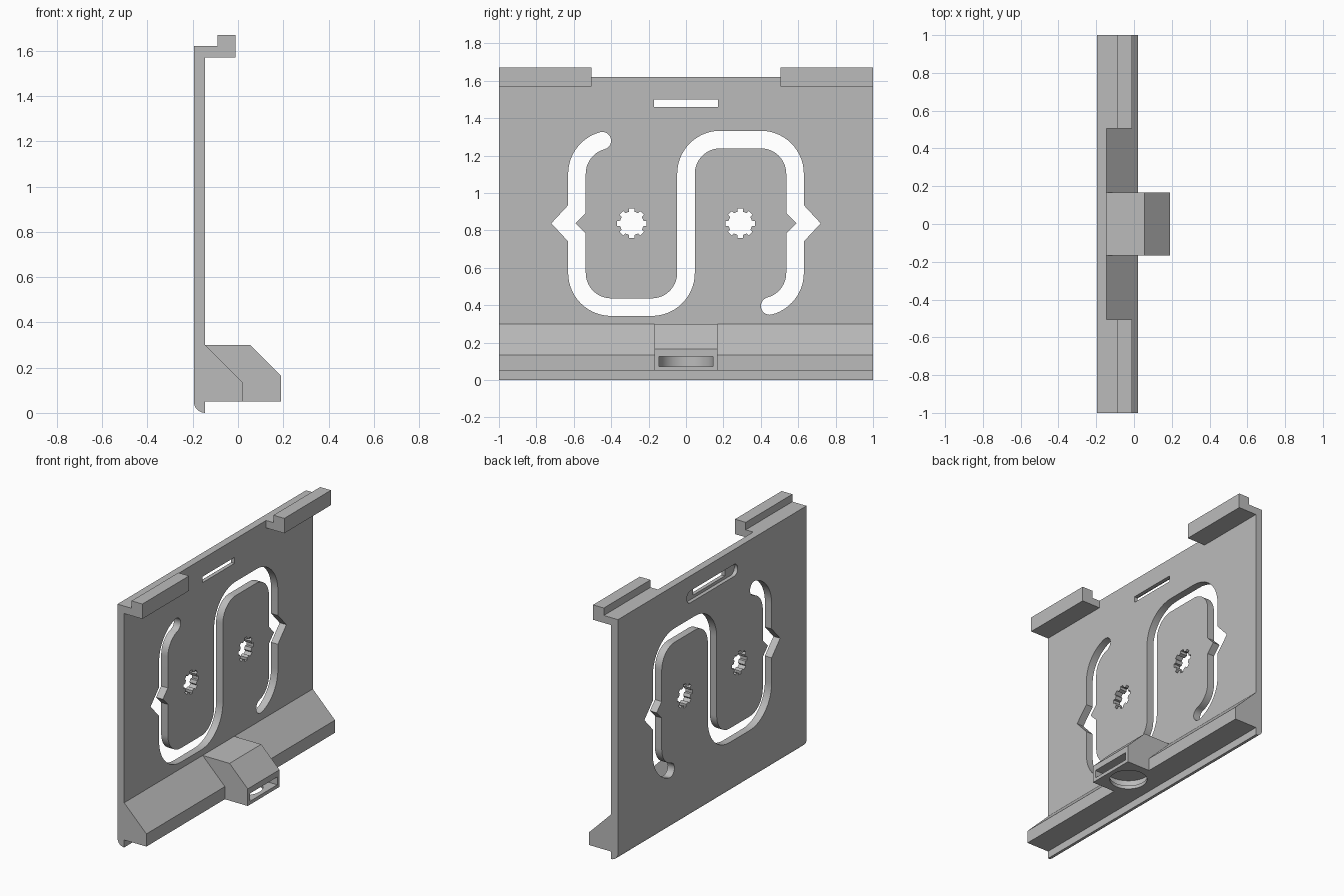
import bpy, bmesh
from math import sin, cos, pi, radians

cube = bpy.data.objects.get("Cube")
if cube:
    bpy.data.objects.remove(cube, do_unlink=True)

grey = bpy.data.materials.new("plain_grey")
grey.use_nodes = True
grey.diffuse_color = (0.5, 0.5, 0.5, 1)
grey.node_tree.nodes["Principled BSDF"].inputs["Base Color"].default_value = (0.5, 0.5, 0.5, 1)


def prism(name, profile, axis, lo, hi):
    """Extrude a closed profile along an axis: x uses (y, z), y uses (x, z), z uses (x, y)."""
    place = {"x": lambda a, b, t: (t, a, b),
             "y": lambda a, b, t: (a, t, b),
             "z": lambda a, b, t: (a, b, t)}[axis]
    bm = bmesh.new()
    ends = [[bm.verts.new(place(a, b, t)) for a, b in profile] for t in (lo, hi)]
    bm.faces.new(ends[0])
    bm.faces.new(ends[1])
    n = len(profile)
    for i in range(n):
        j = (i + 1) % n
        bm.faces.new((ends[0][i], ends[0][j], ends[1][j], ends[1][i]))
    bmesh.ops.recalc_face_normals(bm, faces=bm.faces)
    mesh = bpy.data.meshes.new(name)
    bm.to_mesh(mesh)
    bm.free()
    mesh.materials.append(grey)
    obj = bpy.data.objects.new(name, mesh)
    bpy.context.collection.objects.link(obj)
    return obj


def arc(cx, cy, r, start, end, n=14):
    angles = [radians(start + (end - start) * i / n) for i in range(n + 1)]
    return [(cx + r * cos(a), cy + r * sin(a)) for a in angles]


def activate(obj):
    bpy.ops.object.select_all(action="DESELECT")
    obj.select_set(True)
    bpy.context.view_layer.objects.active = obj


def cut(target, cutter):
    """Subtract the cutter from the target and discard it."""
    cutter.hide_render = True
    mod = target.modifiers.new("cut", "BOOLEAN")
    mod.operation = "DIFFERENCE"
    mod.solver = "EXACT"
    mod.object = cutter
    activate(target)
    bpy.ops.object.modifier_apply(modifier=mod.name)
    bpy.data.objects.remove(cutter, do_unlink=True)


BACK, FACE, TOP = -0.195, -0.145, 1.62
MID = 0.838          # height of the track centre
parts = []

# Main plate with a rounded lower back edge
plate = prism("plate", [(FACE, TOP), (BACK, TOP)] + arc(FACE, 0.05, 0.05, 180, 270, 8), "y", -1, 1)
parts.append(plate)

# S-shaped track: one half of the outline, repeated by point symmetry
H, R, CY, CZ = 0.047, 0.183, 0.4, 0.265
edge_x = CY + R
outer = (arc(-CY, CZ, R + H, 105, 180)
         + [(-edge_x - H, 0.097), (-0.72, 0), (-edge_x - H, -0.097)]
         + arc(-CY, -CZ, R + H, 180, 270) + arc(-R, -CZ, R + H, 270, 360))
inner = (arc(-CY, CZ, R - H, 105, 180)
         + [(-edge_x + H, 0.055), (-0.59, 0), (-edge_x + H, -0.055)]
         + arc(-CY, -CZ, R - H, 180, 270) + arc(-R, -CZ, R - H, 270, 360))
tip = radians(105)
cap = arc(-CY + R * cos(tip), CZ + R * sin(tip), H, -75, 105, 12)[1:-1]
half = inner[::-1] + cap + outer
track = [(y, z + MID) for y, z in half] + [(-y, MID - z) for y, z in half]
cut(plate, prism("track_cutter", track, "x", BACK - 0.1, FACE + 0.1))

# Toothed spindle holes
for y in (-0.29, 0.29):
    gear = []
    for i in range(8):
        for offset, r in ((-0.22, 0.064), (-0.17, 0.08), (0.17, 0.08), (0.22, 0.064)):
            a = i * pi / 4 + offset
            gear.append((y + r * cos(a), MID + r * sin(a)))
    cut(plate, prism("gear_cutter", gear, "x", BACK - 0.1, FACE + 0.1))

# Upper slot with a wider round-ended recess on the back
slot = [(-0.17, 1.46), (0.17, 1.46), (0.17, 1.5), (-0.17, 1.5)]
cut(plate, prism("slot_cutter", slot, "x", BACK - 0.1, FACE + 0.1))
recess = arc(0.23, 1.48, 0.04, -90, 90) + arc(-0.23, 1.48, 0.04, 90, 270)
cut(plate, prism("recess_cutter", recess, "x", BACK - 0.1, BACK + 0.025))

# Stepped hooks and sloped ledge on both sides
hook = [(FACE, 1.57), (-0.01, 1.57), (-0.01, 1.67), (-0.09, 1.67), (-0.09, TOP), (FACE, TOP)]
ledge = [(FACE, 0.05), (0.02, 0.05), (0.02, 0.135), (FACE, 0.3)]
for side, s in (("right", -1), ("left", 1)):
    parts.append(prism(side + "_hook", hook, "y", s * 0.505, s))
    parts.append(prism(side + "_ledge", ledge, "y", s * 0.168, s))

# Central housing with a disc pocket open at the front and a round hole below
housing = prism("housing", [(FACE, 0.05), (0.19, 0.05), (0.19, 0.165), (0.055, 0.3), (FACE, 0.3)],
                "y", -0.168, 0.168)
pocket = [(0.3, -0.145), (0.3, 0.145)] + arc(0.045, 0, 0.145, 90, 270, 32)
cut(housing, prism("pocket_cutter", pocket, "z", 0.073, 0.125))
cut(housing, prism("hole_cutter", arc(0.045, 0, 0.115, 0, 350, 35), "z", 0, 0.1))
parts.append(housing)

for obj in parts:
    activate(obj)
    bpy.ops.object.shade_smooth_by_angle(angle=radians(25))
